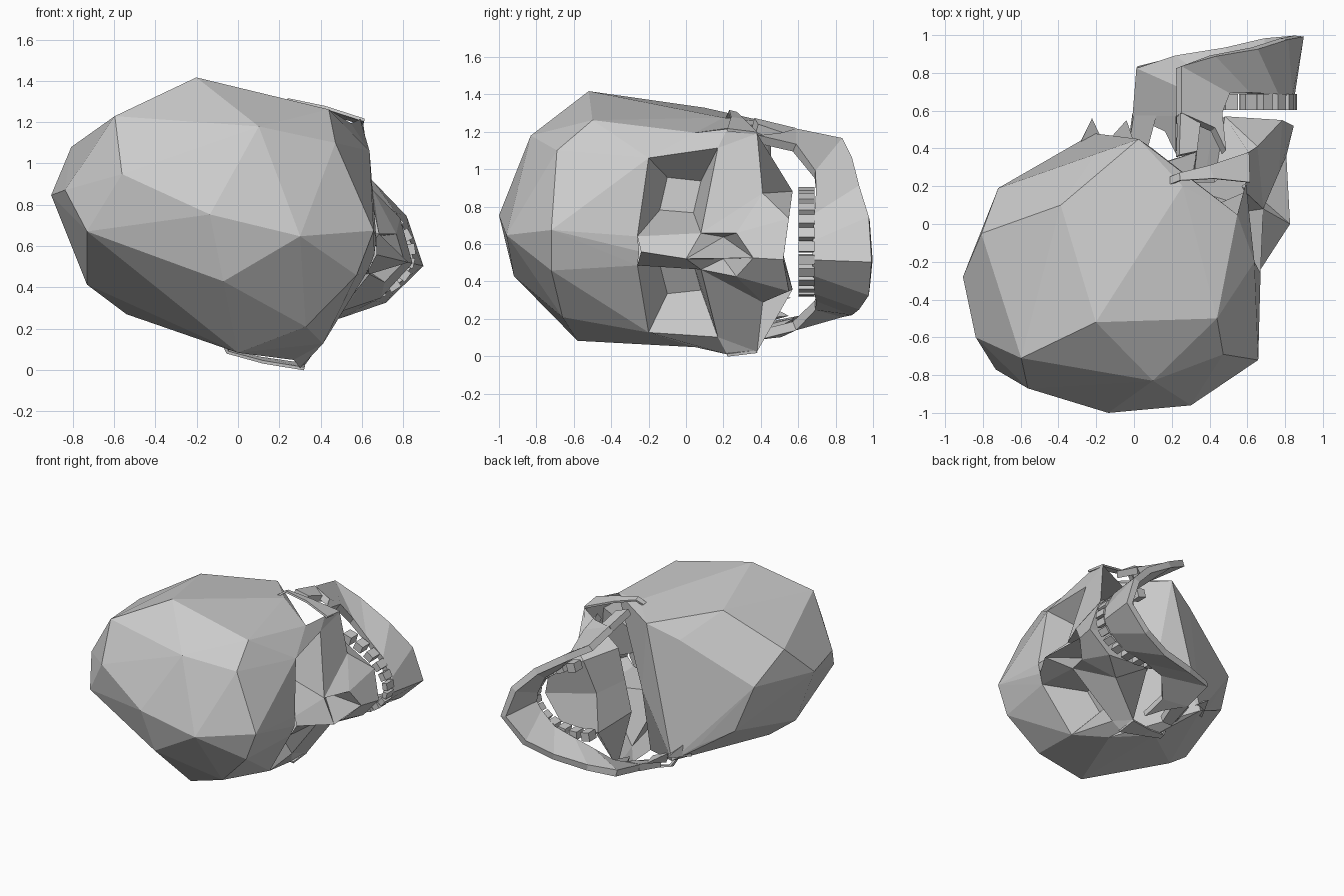
import bpy, bmesh, math
from mathutils import Vector, Matrix

if "Cube" in bpy.data.objects:
    bpy.data.objects.remove(bpy.data.objects["Cube"])

# Skull is modelled in its own frame: X forward, Y towards the jaw, Z sideways
TILT, CENTRE = 0.237, (0, 0, 0.72)

def add(name, bm, mirror=False, thickness=0):
    bmesh.ops.recalc_face_normals(bm, faces=bm.faces)
    me = bpy.data.meshes.new(name)
    bm.to_mesh(me)
    bm.free()
    ob = bpy.data.objects.new(name, me)
    bpy.context.collection.objects.link(ob)
    ob.location = CENTRE
    ob.rotation_euler = (0, TILT, 0)
    if mirror:
        m = ob.modifiers.new("mirror", 'MIRROR')
        m.use_axis = (False, False, True)
        m.use_mirror_merge = True
        m.merge_threshold = 0.002
    if thickness:
        s = ob.modifiers.new("thickness", 'SOLIDIFY')
        s.thickness = thickness
        s.offset = 0
    return ob

def pt(f, side, y):
    return Vector((f, y, side))

def patch(points, faces):
    bm = bmesh.new()
    vs = [bm.verts.new(pt(*p)) for p in points]
    for f in faces:
        bm.faces.new([vs[i] for i in f])
    return bm

def hull(points):
    bm = bmesh.new()
    for p in points:
        bm.verts.new(pt(*p))
    bmesh.ops.convex_hull(bm, input=bm.verts)
    loose = [v for v in bm.verts if not v.link_faces]
    bmesh.ops.delete(bm, geom=loose, context='VERTS')
    return bm

# Braincase: faceted hull, opened where the face sits
crown = [(-.14, 0, -1), (.31, 0, -.96), (-.01, .47, -.83), (0, -.30, -.92),
         (.65, .11, -.72), (.62, -.12, -.72), (.37, .48, -.69), (.44, -.42, -.66),
         (-.36, .63, -.52), (.30, .63, -.5), (.15, -.62, -.58),
         (-.6, .09, -.87), (-.7, -.22, -.77), (-.70, .355, -.71),
         (-.85, -.05, -.6), (-.91, -.09, -.28), (-.87, .16, -.05),
         (-.52, .5, .1), (-.64, -.47, -.3), (-.42, -.565, -.25),
         (-.73, -.04, .19), (-.53, -.35, .25), (-.28, -.42, .39), (-.30, .37, .37),
         (-.1, .52, .45), (-.1, -.50, .48), (.1, 0, .4)]
sides = [(.54, .48, -.20), (.42, .59, .05), (.12, .60, .2), (.30, .60, -.2)]
crown += sides + [(f, -s, y) for f, s, y in sides] + [(.68, 0, -.25), (.67, .08, -.26), (.67, -.08, -.26)]
bm = hull(crown)
bmesh.ops.recalc_face_normals(bm, faces=bm.faces)
front = [f for f in bm.faces
         if f.normal.x > .2 and f.normal.y > .2 and f.calc_center_median().x > .15]
bmesh.ops.delete(bm, geom=front, context='FACES')
add("braincase", bm)

# Mastoid points on the far side of the base
add("mastoid_rear", hull([(-.24, -.36, .36), (-.05, -.46, .42), (-.20, -.50, .38), (-.12, -.45, .56)]))
add("mastoid_front", hull([(-.05, -.46, .42), (.14, -.50, .38), (.05, -.56, .36), (.08, -.50, .55)]))

# Half face with eye socket, nose opening, cheek and upper jaw
face_pts = [(.69, 0, -.24), (.85, 0, .0), (.67, .08, -.26), (.54, .48, -.20),
            (.48, .52, .17), (.68, .10, .08), (.42, .59, .05), (.46, .62, .22),
            (.48, .60, .38), (.60, .30, .41), (.76, .12, .27), (.83, 0, .36),
            (.87, 0, .52), (.76, .20, .55), (.43, .27, .57), (.38, .24, .22),
            (.60, .06, .20),                                                  # nose depth
            (.36, .15, -.14), (.32, .32, -.10), (.32, .30, .08), (.38, .14, .04),  # socket depth
            (.43, 0, .50), (.38, 0, .22)]
face_faces = [(0, 1, 5, 2), (3, 4, 7, 6), (4, 8, 7), (4, 5, 9, 8), (5, 10, 9),
              (10, 11, 12, 13), (9, 10, 13), (9, 13, 14), (9, 14, 15, 8),
              (1, 16, 5), (16, 10, 5), (10, 16, 11), (1, 11, 16),
              (2, 17, 18, 3), (3, 18, 19, 4), (4, 19, 20, 5), (5, 20, 17, 2), (17, 18, 19, 20),
              (12, 13, 14, 21), (14, 15, 22, 21)]
add("face", patch(face_pts, face_faces), mirror=True)

def strip(pairs):
    pts = [p for pair in pairs for p in pair]
    return patch(pts, [(2*i, 2*i+1, 2*i+3, 2*i+2) for i in range(len(pairs) - 1)])

# Cheek arch running back to the braincase
arch = [((.48, .62, .22), (.48, .60, .38)), ((.28, .635, .24), (.26, .62, .31)),
        ((.10, .63, .23), (.10, .62, .27)), ((.06, .58, .21), (.06, .58, .25))]
add("cheek_arch", strip(arch), mirror=True, thickness=.015)

# Lower jaw: ramus, body and pointed chin
jaw = [((.36, .54, .38), (.30, .54, .50)), ((.35, .49, .58), (.12, .52, .58)),
       ((.42, .36, .69), (.13, .47, .83)), ((.55, .28, .70), (.33, .41, .89)),
       ((.72, .20, .69), (.58, .32, .93)), ((.82, .08, .68), (.77, .20, .98)),
       ((.85, 0, .68), (.90, 0, .995))]
add("lower_jaw", strip(jaw), mirror=True, thickness=.05)
condyle = [((.10, .57, .36), (.20, .56, .38)), ((.12, .52, .58), (.24, .50, .58))]
add("jaw_joint", strip(condyle), mirror=True, thickness=.05)

# Lower teeth along the dental arch
bm = bmesh.new()
N = 13
for i in range(N):
    a = math.radians(-86 + 172 * i / (N - 1))
    back = abs(i - N // 2) / (N // 2)
    pos = pt(.43 + .43 * math.cos(a), .26 * math.sin(a), .645)
    turn = Matrix.Rotation(-math.atan2(.43 * math.sin(a), .26 * math.cos(a)), 4, 'Y')
    size = Matrix.Diagonal((.035 + .03 * back, .085, .05 + .02 * back, 1))
    bmesh.ops.create_cube(bm, size=1, matrix=Matrix.Translation(pos) @ turn @ size)
add("lower_teeth", bm)
